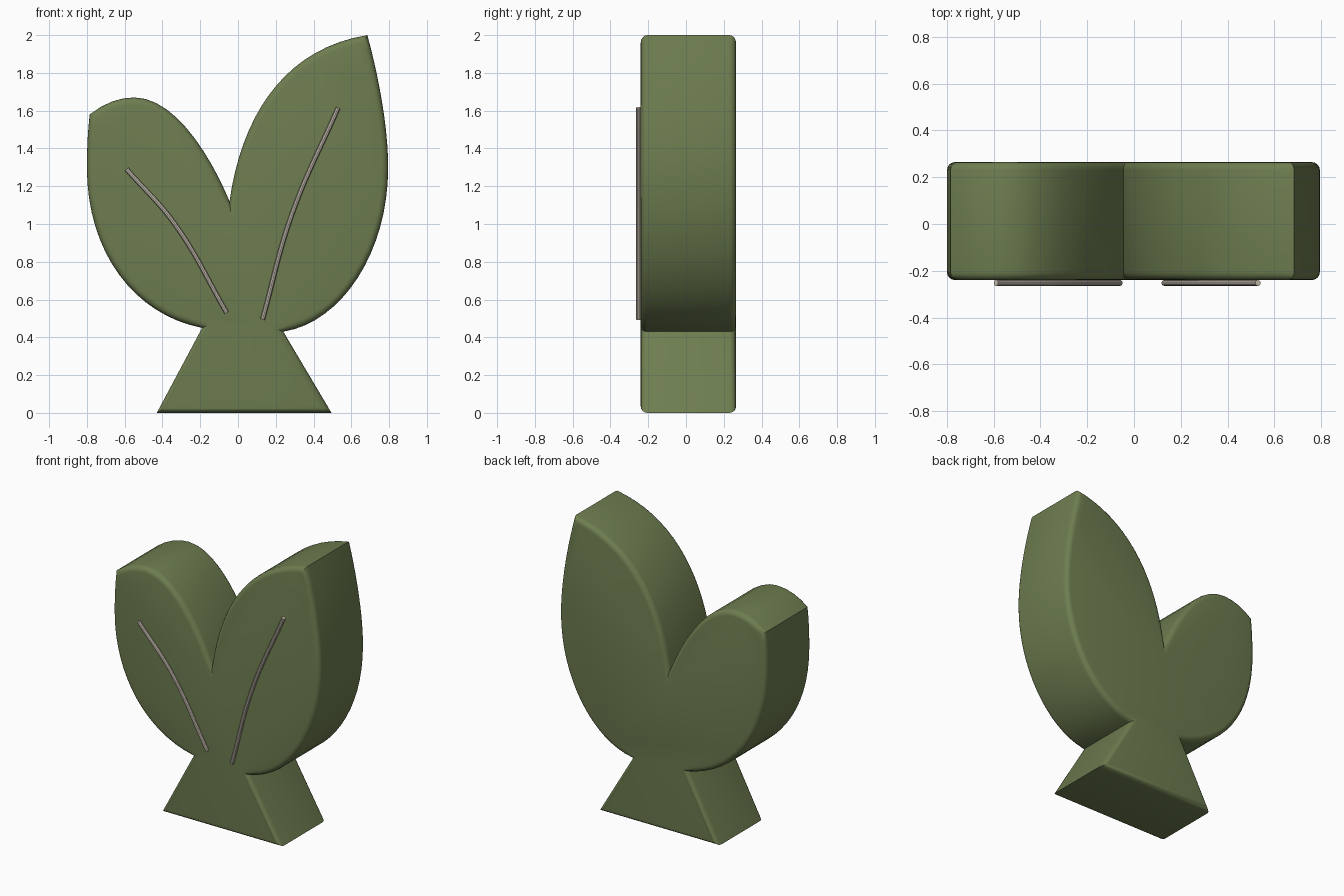
import bpy, bmesh, math
from mathutils import Vector
from mathutils.geometry import interpolate_bezier

if "Cube" in bpy.data.objects:
    bpy.data.objects.remove(bpy.data.objects["Cube"])


def material(name, color):
    m = bpy.data.materials.new(name)
    m.diffuse_color = (*color, 1)
    m.use_nodes = True
    m.node_tree.nodes["Principled BSDF"].inputs["Base Color"].default_value = m.diffuse_color
    return m


green = material("leaf_green", (0.155, 0.205, 0.08))
cream = material("vein_cream", (0.62, 0.56, 0.47))

FRONT, BACK, ROUND, STEPS = -0.24, 0.265, 0.035, 4

# Outline in x, z (clockwise from the front): end point, or two handles + end point
start = (-0.045, 1.12)
segments = [
    [(0.02, 1.58), (0.25, 1.93), (0.685, 2.0)],        # large leaf, inner side
    [(0.75, 1.76), (0.795, 1.5), (0.795, 1.3)],        # large leaf, outer side
    [(0.795, 0.85), (0.55, 0.48), (0.24, 0.43)],
    [(0.495, 0.0)],                                    # flared base
    [(-0.43, 0.0)],
    [(-0.19, 0.45)],
    [(-0.55, 0.52), (-0.8, 0.85), (-0.8, 1.3)],        # small leaf, outer side
    [(-0.8, 1.4), (-0.795, 1.5), (-0.785, 1.58)],
    [(-0.71, 1.64), (-0.63, 1.67), (-0.55, 1.67)],     # small leaf, top and inner side
    [(-0.33, 1.67), (-0.14, 1.35), start],
]
outline = [Vector(start)]
for seg in segments:
    if len(seg) == 1:
        outline.append(Vector(seg[0]))
    else:
        a = outline[-1]
        length = (a - Vector(seg[2])).length
        count = max(5, round(length * 16))
        pts = interpolate_bezier(a, *[Vector(p) for p in seg], count)
        outline += [Vector(p[:2]) for p in pts[1:]]
outline.pop()

# Mitred inward direction at every outline point
inward = []
for i, p in enumerate(outline):
    d1 = (p - outline[i - 1]).normalized()
    d2 = (outline[(i + 1) % len(outline)] - p).normalized()
    n1, n2 = Vector((d1.y, -d1.x)), Vector((d2.y, -d2.x))
    inward.append((n1 + n2) / (1 + n1.dot(n2)))

# Leaf body: stacked outlines with rounded front and back rims
angles = [math.pi / 2 * k / STEPS for k in range(STEPS + 1)]
profile = [(ROUND * (1 - math.sin(t)), FRONT + ROUND * (1 - math.cos(t))) for t in angles]
profile += [(ROUND * (1 - math.sin(t)), BACK - ROUND * (1 - math.cos(t))) for t in reversed(angles)]
bm = bmesh.new()
rings = []
for inset, y in profile:
    ring = []
    for p, n in zip(outline, inward):
        q = p + n * inset
        ring.append(bm.verts.new((q.x, y, q.y)))
    rings.append(ring)
for r, s in zip(rings, rings[1:]):
    for i in range(len(r)):
        bm.faces.new((r[i - 1], r[i], s[i], s[i - 1]))
bm.faces.new(rings[0])
bm.faces.new(rings[-1])
bmesh.ops.recalc_face_normals(bm, faces=bm.faces)
mesh = bpy.data.meshes.new("leaf_body")
bm.to_mesh(mesh)
bm.free()
body = bpy.data.objects.new("leaf_body", mesh)
bpy.context.collection.objects.link(body)
mesh.materials.append(green)


# Veins: thin tubes half sunk into the front face
def vein(name, points):
    cu = bpy.data.curves.new(name, "CURVE")
    cu.dimensions = "3D"
    cu.bevel_depth = 0.013
    cu.bevel_resolution = 3
    cu.use_fill_caps = True
    cu.resolution_u = 10
    sp = cu.splines.new("BEZIER")
    sp.bezier_points.add(len(points) - 1)
    for bp, (x, z) in zip(sp.bezier_points, points):
        bp.co = (x, -0.252, z)
        bp.handle_left_type = bp.handle_right_type = "AUTO"
    cu.materials.append(cream)
    ob = bpy.data.objects.new(name, cu)
    bpy.context.collection.objects.link(ob)
    return ob


veins = [
    vein("small_leaf_vein", [(-0.59, 1.29), (-0.335, 1.0), (-0.06, 0.53)]),
    vein("large_leaf_vein", [(0.53, 1.615), (0.285, 1.05), (0.13, 0.495)]),
]

bpy.ops.object.select_all(action="DESELECT")
for ob in veins:
    ob.select_set(True)
bpy.context.view_layer.objects.active = veins[0]
bpy.ops.object.convert(target="MESH")
body.select_set(True)
bpy.context.view_layer.objects.active = body
bpy.ops.object.shade_smooth_by_angle(angle=math.radians(35))
